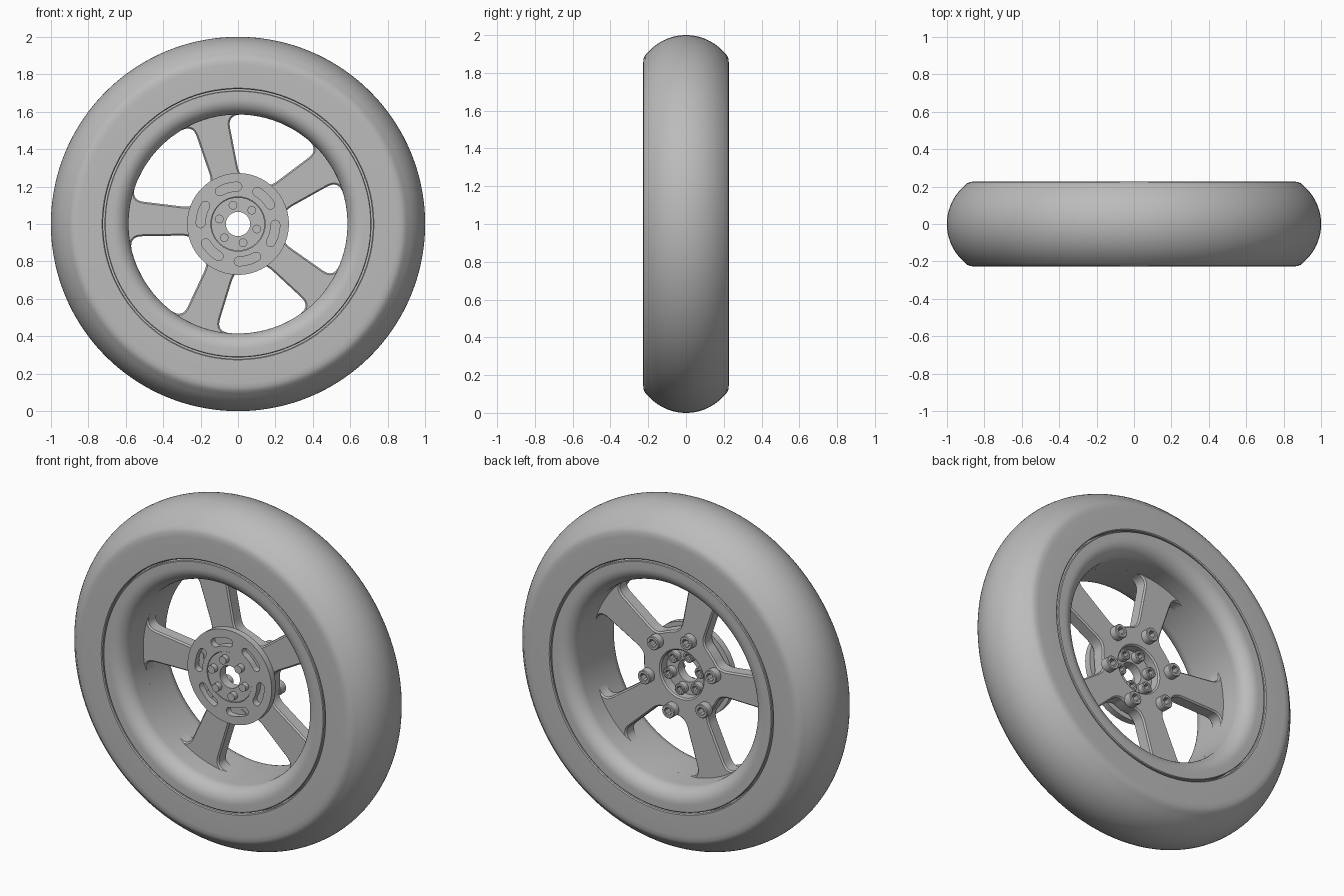
import bpy, bmesh
from math import sin, cos, pi, radians, atan2, sqrt
from mathutils import Vector

cube = bpy.data.objects.get("Cube")
if cube:
    bpy.data.objects.remove(cube)

grey = bpy.data.materials.new("plain grey")
grey.use_nodes = True
grey.diffuse_color = (0.5, 0.5, 0.5, 1)
grey.node_tree.nodes["Principled BSDF"].inputs["Base Color"].default_value = (0.5, 0.5, 0.5, 1)


def polar(r, a):
    return Vector((r * cos(a), r * sin(a)))


def finish(ob):
    ob.data.materials.clear()
    ob.data.materials.append(grey)
    bpy.ops.object.select_all(action='DESELECT')
    ob.select_set(True)
    bpy.context.view_layer.objects.active = ob
    bpy.ops.object.shade_smooth_by_angle(angle=radians(35))
    return ob


def lathe(name, profile, steps=144):
    """Spin a closed (radius, y) profile around the wheel axle."""
    bm = bmesh.new()
    rings = [[bm.verts.new((r * cos(a), y, 1 + r * sin(a))) for r, y in profile]
             for a in (2 * pi * i / steps for i in range(steps))]
    n = len(profile)
    for i in range(steps):
        p, q = rings[i], rings[(i + 1) % steps]
        for j in range(n):
            k = (j + 1) % n
            bm.faces.new((p[j], p[k], q[k], q[j]))
    bmesh.ops.recalc_face_normals(bm, faces=bm.faces)
    me = bpy.data.meshes.new(name)
    bm.to_mesh(me)
    bm.free()
    ob = bpy.data.objects.new(name, me)
    bpy.context.collection.objects.link(ob)
    return finish(ob)


def plate(name, loops, y0, y1, bevel=0.0, at=(0, 0)):
    """Extrude flat outlines, inner loops being holes, from y0 to y1."""
    cu = bpy.data.curves.new(name, 'CURVE')
    cu.dimensions, cu.fill_mode = '2D', 'BOTH'
    cu.extrude = (y1 - y0) / 2 - bevel
    cu.bevel_depth, cu.offset, cu.bevel_resolution = bevel, -bevel, 0
    for loop in loops:
        sp = cu.splines.new('POLY')
        sp.points.add(len(loop) - 1)
        for p, v in zip(sp.points, loop):
            p.co = (v[0], v[1], 0, 1)
        sp.use_cyclic_u = True
    ob = bpy.data.objects.new(name, cu)
    bpy.context.collection.objects.link(ob)
    ob.location = (at[0], (y0 + y1) / 2, 1 + at[1])
    ob.rotation_euler = (pi / 2, 0, 0)
    bpy.ops.object.select_all(action='DESELECT')
    ob.select_set(True)
    bpy.context.view_layer.objects.active = ob
    bpy.ops.object.convert(target='MESH')
    return finish(bpy.context.object)


def circle(r, n=64):
    return [polar(r, 2 * pi * i / n) for i in range(n)]


def turn(points, a):
    c, s = cos(a), sin(a)
    return [Vector((p[0] * c - p[1] * s, p[0] * s + p[1] * c)) for p in points]


def bend(a, b, c, n=8):
    """Rounded corner from a to c pulled towards b."""
    return [a * (1 - t) ** 2 + b * 2 * t * (1 - t) + c * t * t
            for t in (i / n for i in range(n + 1))]


def window():
    """Opening between two spokes, centred on the +x direction."""
    outer, inner, fillet = 0.585, 0.25, 0.07
    half = pi / 5
    a_out = half - atan2(0.098, outer)
    a_in = half - atan2(0.077, inner)
    co, ci = polar(outer, a_out), polar(inner, a_in)
    d = (co - ci).normalized()
    side = bend(polar(inner, a_in - 0.2), ci, ci + d * 0.06)
    side += bend(co - d * fillet, co, polar(outer, a_out - fillet / outer))
    end = a_out - fillet / outer
    arc = [polar(outer, end * (1 - i / 10)) for i in range(1, 20)]
    mirrored = [Vector((p.x, -p.y)) for p in reversed(side)]
    return side + arc + mirrored


def slot():
    """Curved slot with round ends, centred on the +x direction."""
    r, w, a = 0.2, 0.024, radians(14)
    cap = [polar(r, a) + polar(w, a + pi * i / 8) for i in range(9)]
    other = [Vector((p.x, -p.y)) for p in reversed(cap)]
    inside = [polar(r - w, a * (1 - i / 4)) for i in range(1, 8)]
    outside = [polar(r + w, -a * (1 - i / 4)) for i in range(1, 8)]
    return cap + inside + other + outside


# Tyre: flat sidewalls, soft shoulders and a round crown
edge, crown = 0.205, 0.269
half_tyre = [(0.721, 0.18), (0.721, 0.222), (0.726, 0.227), (0.85, 0.227),
             (0.875, 0.225), (0.893, 0.217)]
tread = []
for i in range(25):
    y = edge * (1 - i / 12)
    tread.append((1 - crown + sqrt(crown ** 2 - y * y), y))
lathe("tyre", half_tyre + tread + [(r, -y) for r, y in reversed(half_tyre)])

# Rim: flat lip rolling over into a straight barrel
roll = [(0.67 - 0.085 * sin(t), 0.142 + 0.085 * cos(t))
        for t in (pi / 2 * i / 10 for i in range(11))]
half_rim = [(0.73, 0.19), (0.713, 0.19), (0.713, 0.223), (0.709, 0.227)] + roll
lathe("rim", half_rim + [(r, -y) for r, y in reversed(half_rim)])

# Five spokes cut from one plate
first = radians(105)
windows = [turn(window(), first + pi / 5 + 2 * pi * k / 5) for k in range(5)]
plate("spokes", [circle(0.62, 128), circle(0.137)] + windows, -0.04, 0.04, 0.008)

# Front disc with slots, and the hub plate in its middle
six = [first + k * pi / 3 for k in range(6)]
plate("slotted_disc", [circle(0.272, 96), circle(0.145)] + [turn(slot(), a) for a in six],
      -0.078, -0.04)
plate("hub_plate", [circle(0.143), circle(0.065)], -0.075, -0.02)


def bolt(name, a, ring, head, y0, y1, shank, tip):
    """Socket-head bolt with its head towards the back."""
    at = polar(ring, a)
    plate(name + "_head", [circle(head, 24), circle(head * 0.52, 6)], y0, y1, 0.004, at)
    plate(name + "_shank", [circle(shank, 24)], tip, y0 + 0.012, 0, at)


for k, a in enumerate(six):
    bolt(f"outer_bolt_{k + 1}", a, 0.222, 0.04, 0.03, 0.085, 0.024, -0.045)
    bolt(f"inner_bolt_{k + 1}", a, 0.104, 0.032, -0.02, 0.022, 0.023, -0.105)
